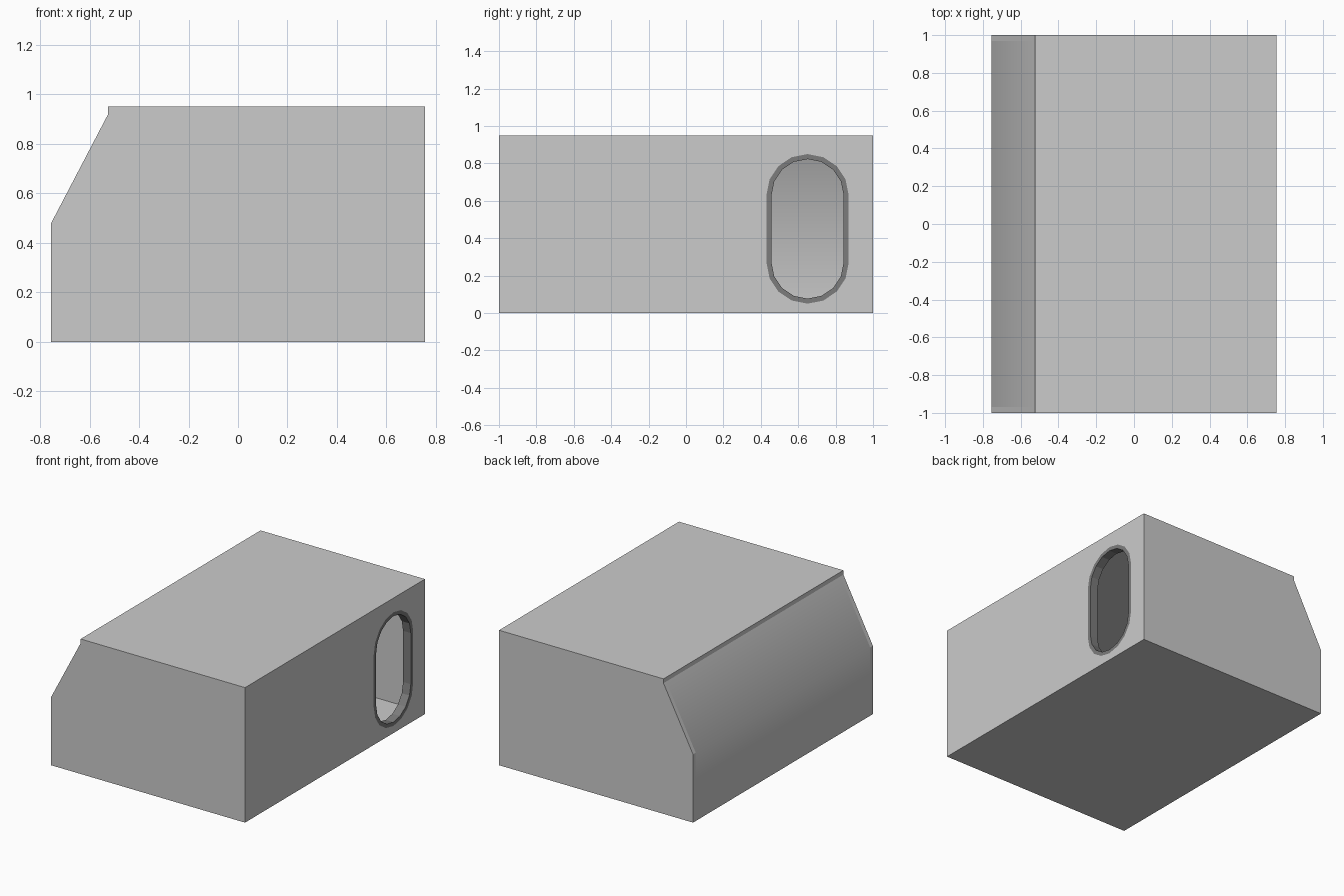
import bpy, bmesh, math
from mathutils import Matrix

if "Cube" in bpy.data.objects:
    bpy.data.objects.remove(bpy.data.objects["Cube"])

W, H, T = 0.755, 0.95, 0.03          # half width, height, panel thickness

ALONG_Y = Matrix(((1, 0, 0), (0, 0, -1), (0, 1, 0))).to_4x4()   # profile in x,z
ALONG_X = Matrix(((0, 0, 1), (1, 0, 0), (0, 1, 0))).to_4x4()    # profile in y,z


def panel(name, loops, axis, lo, hi):
    """Extrude a flat profile (first loop outer, further loops are holes)."""
    cu = bpy.data.curves.new(name + "_profile", 'CURVE')
    cu.dimensions, cu.fill_mode = '2D', 'BOTH'
    cu.extrude = (hi - lo) / 2
    for pts in loops:
        sp = cu.splines.new('POLY')
        sp.points.add(len(pts) - 1)
        for p, (a, b) in zip(sp.points, pts):
            p.co = (a, b, 0, 1)
        sp.use_cyclic_u = True
    tmp = bpy.data.objects.new(name + "_tmp", cu)
    bpy.context.collection.objects.link(tmp)
    dg = bpy.context.evaluated_depsgraph_get()
    me = bpy.data.meshes.new_from_object(tmp.evaluated_get(dg))
    bpy.data.objects.remove(tmp)
    me.transform(axis)
    mid = (lo + hi) / 2
    me.transform(Matrix.Translation((mid, 0, 0) if axis is ALONG_X else (0, mid, 0)))
    bm = bmesh.new()
    bm.from_mesh(me)
    bmesh.ops.remove_doubles(bm, verts=bm.verts, dist=1e-5)
    bmesh.ops.recalc_face_normals(bm, faces=bm.faces)
    for f in bm.faces:
        f.smooth = False
    bm.to_mesh(me)
    bm.free()
    me.name = name
    ob = bpy.data.objects.new(name, me)
    bpy.context.collection.objects.link(ob)
    return ob


def rect(a0, a1, b0, b1):
    return [(a0, b0), (a1, b0), (a1, b1), (a0, b1)]


def slot(r, cy=0.65, cz=0.45, half=0.18, n=8):
    """Upright rounded slot with n segments per end."""
    pts = []
    for s in (1, -1):
        for i in range(n + 1):
            a = math.pi * i / n
            pts.append((cy + s * r * math.cos(a), cz + s * (half + r * math.sin(a))))
    return pts


# Floor and roof slabs
panel("floor", [rect(-W, W, 0, T)], ALONG_Y, -1, 1)
panel("roof", [rect(-0.525, W, H - T, H)], ALONG_Y, -1, 1)

# Front and back end walls
end = [(-W, T), (W, T), (W, H - T), (-0.525, H - T), (-W, 0.48)]
panel("front_wall", [end], ALONG_Y, -1, -1 + T)
panel("back_wall", [end], ALONG_Y, 1 - T, 1)

# Left wall with sloping upper part, softly shaded across the bend
bent = [(-W, T), (-W + T, T), (-W + T, 0.473), (-0.491, H - T), (-0.525, H - T), (-W, 0.48)]
left = panel("sloped_left_wall", [bent], ALONG_Y, -1 + T, 1 - T)
bpy.context.view_layer.objects.active = left
left.select_set(True)
bpy.ops.object.shade_smooth_by_angle(angle=math.radians(35))

# Right wall with window opening, and its dark frame
panel("right_wall", [rect(-1 + T, 1 - T, T, H - T), slot(0.22)], ALONG_X, W - T, W)
frame = panel("window_frame", [slot(0.22), slot(0.193)], ALONG_X, W - 0.06, W)
dark = bpy.data.materials.new("dark_rubber")
dark.diffuse_color = (0.2, 0.2, 0.2, 1)
dark.use_nodes = True
dark.node_tree.nodes["Principled BSDF"].inputs["Base Color"].default_value = dark.diffuse_color
frame.data.materials.append(dark)
